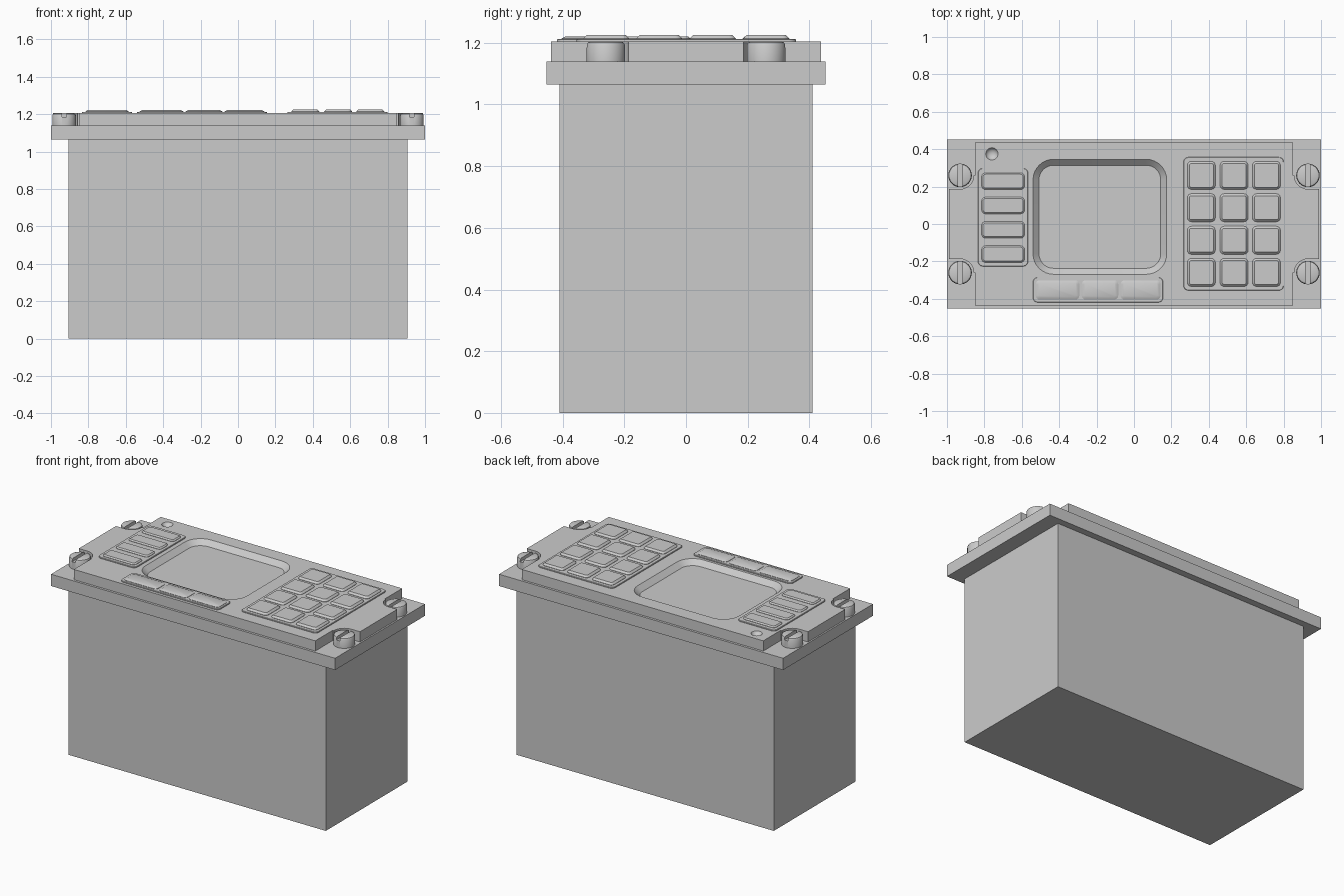
import bpy, bmesh, math

if "Cube" in bpy.data.objects:
    bpy.data.objects.remove(bpy.data.objects["Cube"])

grey = bpy.data.materials.new("plain grey")
grey.diffuse_color = (0.6, 0.6, 0.6, 1)
grey.use_nodes = True
grey.node_tree.nodes["Principled BSDF"].inputs["Base Color"].default_value = grey.diffuse_color

TOP = 1.205       # face of the control panel
PAD = 1.212       # top of the raised button pads
FLANGE = 1.14     # top of the mounting flange


def loft(name, rings):
    """Closed solid through rings of 3D points, capped at both ends."""
    bm = bmesh.new()
    loops = [[bm.verts.new(p) for p in ring] for ring in rings]
    n = len(loops[0])
    for a, b in zip(loops, loops[1:]):
        for i in range(n):
            j = (i + 1) % n
            bm.faces.new((a[i], a[j], b[j], b[i]))
    bm.faces.new(loops[0][::-1])
    bm.faces.new(loops[-1])
    bmesh.ops.recalc_face_normals(bm, faces=bm.faces)
    me = bpy.data.meshes.new(name)
    bm.to_mesh(me)
    bm.free()
    me.materials.append(grey)
    ob = bpy.data.objects.new(name, me)
    bpy.context.collection.objects.link(ob)
    return ob


def smooth(ob, angle=30):
    ob.data.shade_smooth()
    ob.data.set_sharp_from_angle(angle=math.radians(angle))


def outline(x0, x1, y0, y1, r, z, seg):
    pts = []
    corners = [(x1 - r, y1 - r), (x0 + r, y1 - r), (x0 + r, y0 + r), (x1 - r, y0 + r)]
    for k, (cx, cy) in enumerate(corners):
        for i in range(seg + 1):
            a = math.pi / 2 * (k + i / seg)
            pts.append((cx + r * math.cos(a), cy + r * math.sin(a), z))
    return pts


def slab(name, x0, x1, y0, y1, r, levels, seg=5):
    """Rounded rectangle lofted through (z, inset) levels."""
    ob = loft(name, [outline(x0 + d, x1 - d, y0 + d, y1 - d, max(r - d, 0.004), z, seg)
                     for z, d in levels])
    smooth(ob)
    return ob


def box(name, x0, x1, y0, y1, z0, z1):
    return loft(name, [[(x0, y0, z), (x1, y0, z), (x1, y1, z), (x0, y1, z)] for z in (z0, z1)])


def turned(name, cx, cy, profile, seg=32):
    """Round part from (radius, z) pairs."""
    ob = loft(name, [[(cx + r * math.cos(2 * math.pi * i / seg),
                       cy + r * math.sin(2 * math.pi * i / seg), z)
                      for i in range(seg)] for r, z in profile])
    smooth(ob)
    return ob


def cut(ob, cutter):
    """Subtract the cutter, bake the result and drop the cutter."""
    mod = ob.modifiers.new("cut", 'BOOLEAN')
    mod.operation = 'DIFFERENCE'
    mod.solver = 'EXACT'
    mod.object = cutter
    bpy.context.view_layer.update()
    dg = bpy.context.evaluated_depsgraph_get()
    me = bpy.data.meshes.new_from_object(ob.evaluated_get(dg))
    ob.modifiers.clear()
    ob.data = me
    bpy.data.objects.remove(cutter)
    smooth(ob)


# Housing, flange and panel
box("housing", -0.905, 0.905, -0.41, 0.41, 0, 1.065)
box("mounting_flange", -1, 1, -0.452, 0.452, 1.065, FLANGE)
panel = box("control_panel", -0.85, 0.85, -0.437, 0.437, FLANGE, TOP)

# Screen recess with sloped rounded walls
cut(panel, slab("screen_cutter", -0.54, 0.175, -0.269, 0.346, 0.11,
                [(TOP - 0.03, 0.032), (TOP, 0), (TOP + 0.02, 0)], seg=8))

# Indicator dimple
cut(panel, turned("dimple_cutter", -0.76, 0.375,
                  [(0.006, TOP - 0.02), (0.018, TOP - 0.017), (0.028, TOP - 0.009),
                   (0.033, TOP), (0.033, TOP + 0.02)], 24))

# Side ears, hollowed around the screws
for side, word in ((-1, "left"), (1, "right")):
    half = []
    for i in range(9):
        a = math.pi + math.pi / 2 * i / 8
        half.append((0.93 + 0.073 * math.cos(a), 0.26 + 0.073 * math.sin(a)))
    half = [(0.85, 0.26)] + half + [(0.99, 0.187)]
    ring = half + [(x, -y) for x, y in reversed(half)]
    ear = loft(word + "_ear", [[(side * x, y, z) for x, y in ring] for z in (FLANGE, TOP)])
    smooth(ear)

    # Slotted screws
    for y in (-0.26, 0.26):
        x = side * 0.93
        screw = turned("screw", x, y, [(0.063, FLANGE), (0.063, TOP - 0.012),
                                       (0.059, TOP - 0.004), (0.05, TOP)])
        cut(screw, box("slot_cutter", x - 0.012, x + 0.012, y - 0.1, y + 0.1,
                       TOP - 0.02, TOP + 0.02))


def pad(name, x0, x1, y0, y1):
    slab(name, x0, x1, y0, y1, 0.025, [(TOP - 0.002, 0), (PAD - 0.002, 0), (PAD, 0.002)])


def button(name, x0, x1, y0, y1, z, inset):
    slab(name, x0, x1, y0, y1, 0.022, [(PAD - 0.002, 0), (PAD + 0.002, 0), (z, inset)], 4)


# Keypad
pad("keypad_base", 0.265, 0.80, -0.355, 0.357)
for x in (0.36, 0.535, 0.708):
    for y in (0.26, 0.087, -0.087, -0.259):
        button("key", x - 0.075, x + 0.075, y - 0.075, y + 0.075, 1.225, 0.011)

# Left button column
pad("side_button_base", -0.834, -0.567, -0.226, 0.298)
for y in (0.229, 0.099, -0.031, -0.161):
    button("side_button", -0.815, -0.585, y - 0.045, y + 0.045, 1.221, 0.008)

# Lower button row
pad("lower_button_base", -0.54, 0.155, -0.419, -0.285)
for x0, x1 in ((-0.526, -0.292), (-0.28, -0.084), (-0.072, 0.142)):
    button("lower_button", x0, x1, -0.404, -0.301, 1.221, 0.014)
